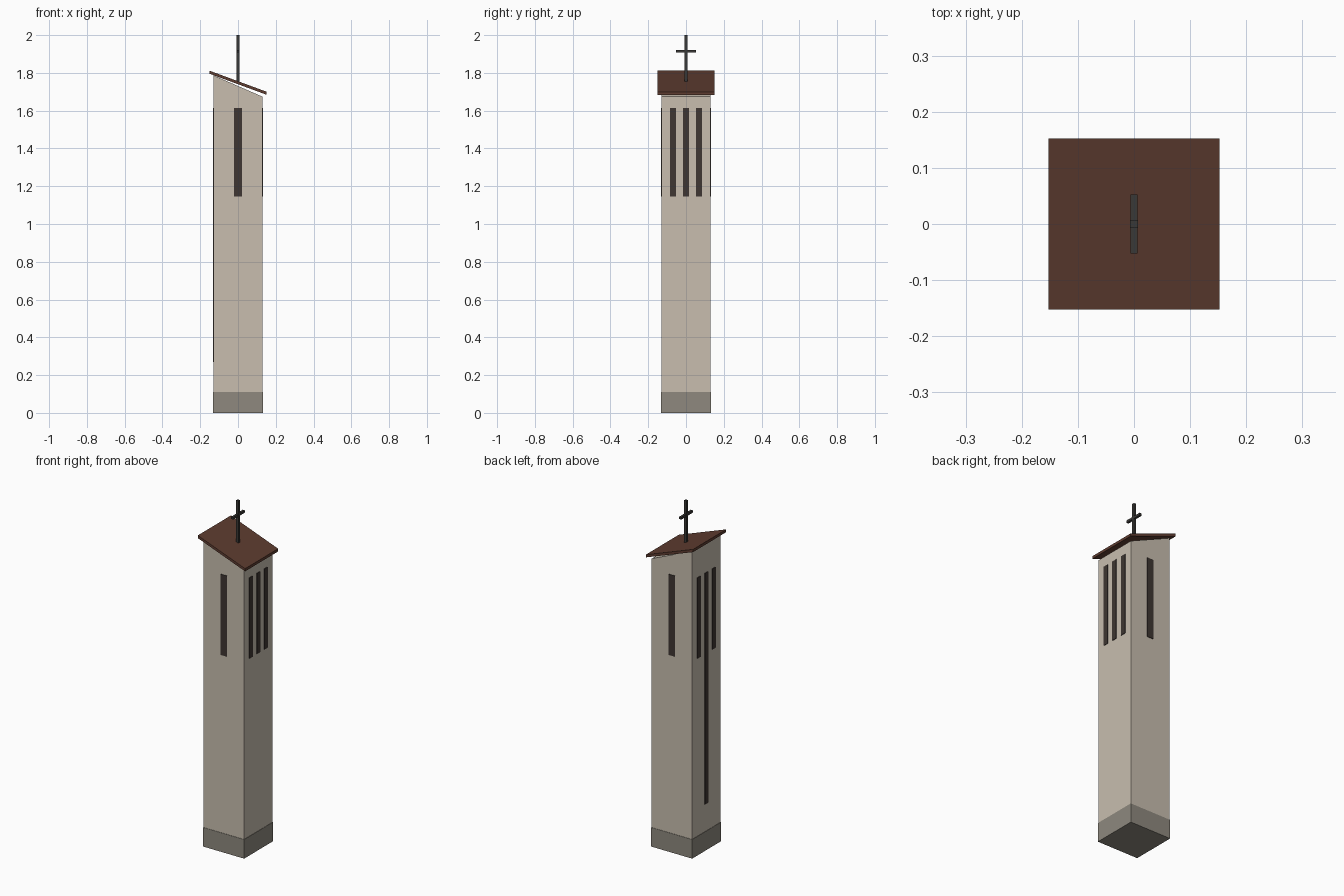
import bpy, bmesh

if "Cube" in bpy.data.objects:
    bpy.data.objects.remove(bpy.data.objects["Cube"])


def material(name, rgb):
    # convert 0-255 display colour to linear
    lin = [((c / 255 + 0.055) / 1.055) ** 2.4 for c in rgb]
    m = bpy.data.materials.new(name)
    m.diffuse_color = (*lin, 1)
    m.use_nodes = True
    m.node_tree.nodes["Principled BSDF"].inputs["Base Color"].default_value = m.diffuse_color
    return m


STONE = material("beige_plaster", (200, 190, 175))
PLINTH = material("grey_stone", (142, 137, 126))
ROOF = material("brown_roof", (94, 60, 48))
DARK = material("dark_opening", (62, 54, 50))
IRON = material("dark_iron", (58, 56, 54))


def box(name, x, y, z, mat, top_drop=0.0, bottom_drop=0.0):
    """Box from (min, max) ranges; drops lower the +x side to slope top or bottom."""
    bm = bmesh.new()
    bmesh.ops.create_cube(bm, size=1)
    for v in bm.verts:
        px, py, pz = (v.co[i] > 0 for i in range(3))
        drop = (top_drop if pz else bottom_drop) if px else 0
        v.co = (x[px], y[py], z[pz] - drop)
    me = bpy.data.meshes.new(name)
    bm.to_mesh(me)
    bm.free()
    me.materials.append(mat)
    ob = bpy.data.objects.new(name, me)
    bpy.context.collection.objects.link(ob)
    return ob


# Plinth, shaft with slanted top, and single-pitch roof slab
W, R = 0.13, 0.152
box("plinth", (-0.132, 0.132), (-0.132, 0.132), (0, 0.111), PLINTH)
box("tower_shaft", (-W, W), (-W, W), (0.111, 1.787), STONE, top_drop=0.113)
box("roof", (-R, R), (-R, R), (1.796, 1.812), ROOF, top_drop=0.112, bottom_drop=0.112)

# Belfry openings as thin plates: one on front and back, three on each side
Z0, Z1, T = 1.145, 1.615, 0.003
for label, s in (("front", -1), ("back", 1)):
    box(label + "_opening", (-0.021, 0.021), sorted((s * (W - T), s * (W + T))), (Z0, Z1), DARK)
for label, s in (("left", -1), ("right", 1)):
    for i in (-1, 0, 1):
        # the middle slot on the left side runs far down the shaft
        low = 0.27 if s < 0 and i == 0 else Z0
        box(f"{label}_opening_{i + 2}", sorted((s * (W - T), s * (W + T))),
            (i * 0.069 - 0.016, i * 0.069 + 0.016), (low, Z1), DARK)

# Roof cross
box("cross_post", (-0.007, 0.007), (-0.007, 0.007), (1.74, 2.0), IRON)
box("cross_arm", (-0.0065, 0.0065), (-0.053, 0.053), (1.908, 1.922), IRON)
